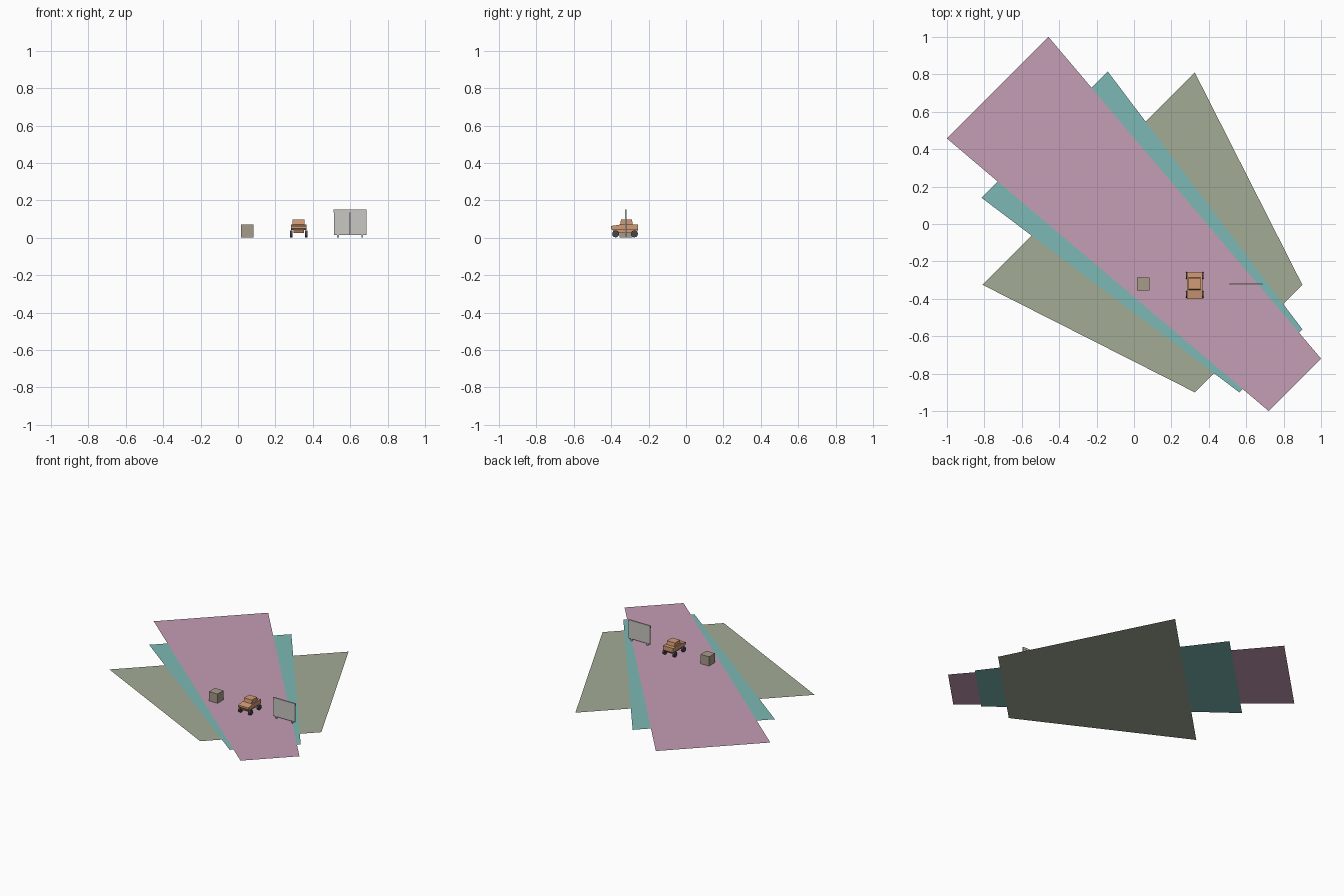
import bpy, bmesh
from math import pi
from mathutils import Matrix

if "Cube" in bpy.data.objects:
    bpy.data.objects.remove(bpy.data.objects["Cube"])


def material(name, rgb):
    m = bpy.data.materials.new(name)
    m.diffuse_color = (*rgb, 1)
    m.use_nodes = True
    m.node_tree.nodes["Principled BSDF"].inputs["Base Color"].default_value = m.diffuse_color
    return m


PINK = material("pink", (0.56, 0.34, 0.46))
TEAL = material("teal", (0.20, 0.48, 0.46))
SAGE = material("sage", (0.36, 0.41, 0.30))
TAN = material("tan", (0.38, 0.33, 0.25))
ORANGE = material("orange", (0.64, 0.33, 0.18))
DARK = material("dark", (0.06, 0.06, 0.07))
PALE = material("pale", (0.58, 0.57, 0.54))


def finish(name, bm, mat):
    bmesh.ops.recalc_face_normals(bm, faces=bm.faces)
    me = bpy.data.meshes.new(name)
    bm.to_mesh(me)
    bm.free()
    me.materials.append(mat)
    ob = bpy.data.objects.new(name, me)
    bpy.context.collection.objects.link(ob)
    return ob


def sheet(name, pts, z, mat):
    bm = bmesh.new()
    f = bm.faces.new([bm.verts.new((x, y, z)) for x, y in pts])
    if f.normal.z < 0:
        f.normal_flip()
    return finish(name, bm, mat)


def box(name, lo, hi, mat):
    bm = bmesh.new()
    size = [b - a for a, b in zip(lo, hi)]
    mid = [(a + b) / 2 for a, b in zip(lo, hi)]
    bmesh.ops.create_cube(bm, size=1, matrix=Matrix.Translation(mid) @ Matrix.Diagonal((*size, 1)))
    return finish(name, bm, mat)


def side_profile(name, pts, x, half, mat):
    # y/z outline extruded across x
    bm = bmesh.new()
    f = bm.faces.new([bm.verts.new((x - half, y, z)) for y, z in pts])
    r = bmesh.ops.extrude_face_region(bm, geom=[f])
    bmesh.ops.translate(bm, vec=(2 * half, 0, 0),
                        verts=[v for v in r["geom"] if isinstance(v, bmesh.types.BMVert)])
    return finish(name, bm, mat)


# Ground sheets: view areas stacked from bottom to top
sheet("lower_sheet", [(0.325, 0.81), (-0.81, -0.325), (0.325, -0.9), (0.9, -0.325)], 0.0, SAGE)
sheet("middle_sheet", [(-0.14, 0.815), (-0.815, 0.14), (0.563, -0.9), (0.9, -0.563)], 0.001, TEAL)
sheet("upper_sheet", [(-0.457, 1.0), (-1.0, 0.457), (0.72, -1.0), (1.0, -0.72)], 0.002, PINK)

# Crate
box("crate", (0.015, -0.355, 0.003), (0.083, -0.287, 0.071), TAN)

# Buggy: body with sloping bonnet, cabin and four wheels
CX = 0.324
side_profile("buggy_body", [(-0.402, 0.052), (-0.392, 0.04), (-0.385, 0.025), (-0.268, 0.025),
                            (-0.257, 0.04), (-0.257, 0.07), (-0.352, 0.07), (-0.402, 0.062)],
             CX, 0.028, ORANGE)
side_profile("buggy_fenders", [(-0.402, 0.05), (-0.392, 0.041), (-0.257, 0.041),
                               (-0.257, 0.071), (-0.352, 0.071), (-0.402, 0.063)],
             CX, 0.041, ORANGE)
side_profile("buggy_cabin", [(-0.352, 0.07), (-0.285, 0.07), (-0.289, 0.097), (-0.348, 0.097)],
             CX, 0.032, ORANGE)
for sx, side in ((-1, "left"), (1, "right")):
    for y, end in ((-0.376, "front"), (-0.276, "rear")):
        bm = bmesh.new()
        bmesh.ops.create_cone(bm, cap_ends=True, segments=12, radius1=0.019, radius2=0.019, depth=0.014,
                              matrix=Matrix.Translation((CX + sx * 0.04, y, 0.021)) @ Matrix.Rotation(pi / 2, 4, "Y"))
        finish(f"{end}_{side}_wheel", bm, DARK)

# Upright panel with cap rail, centre seam and two feet
box("panel_left", (0.512, -0.325, 0.016), (0.5995, -0.319, 0.135), PALE)
box("panel_right", (0.6005, -0.325, 0.016), (0.687, -0.319, 0.135), PALE)
box("panel_rail", (0.511, -0.327, 0.135), (0.688, -0.317, 0.151), PALE)
for i, x in enumerate((0.535, 0.664)):
    box(f"panel_foot_{i + 1}", (x - 0.005, -0.326, 0.002), (x + 0.005, -0.318, 0.02), PALE)
